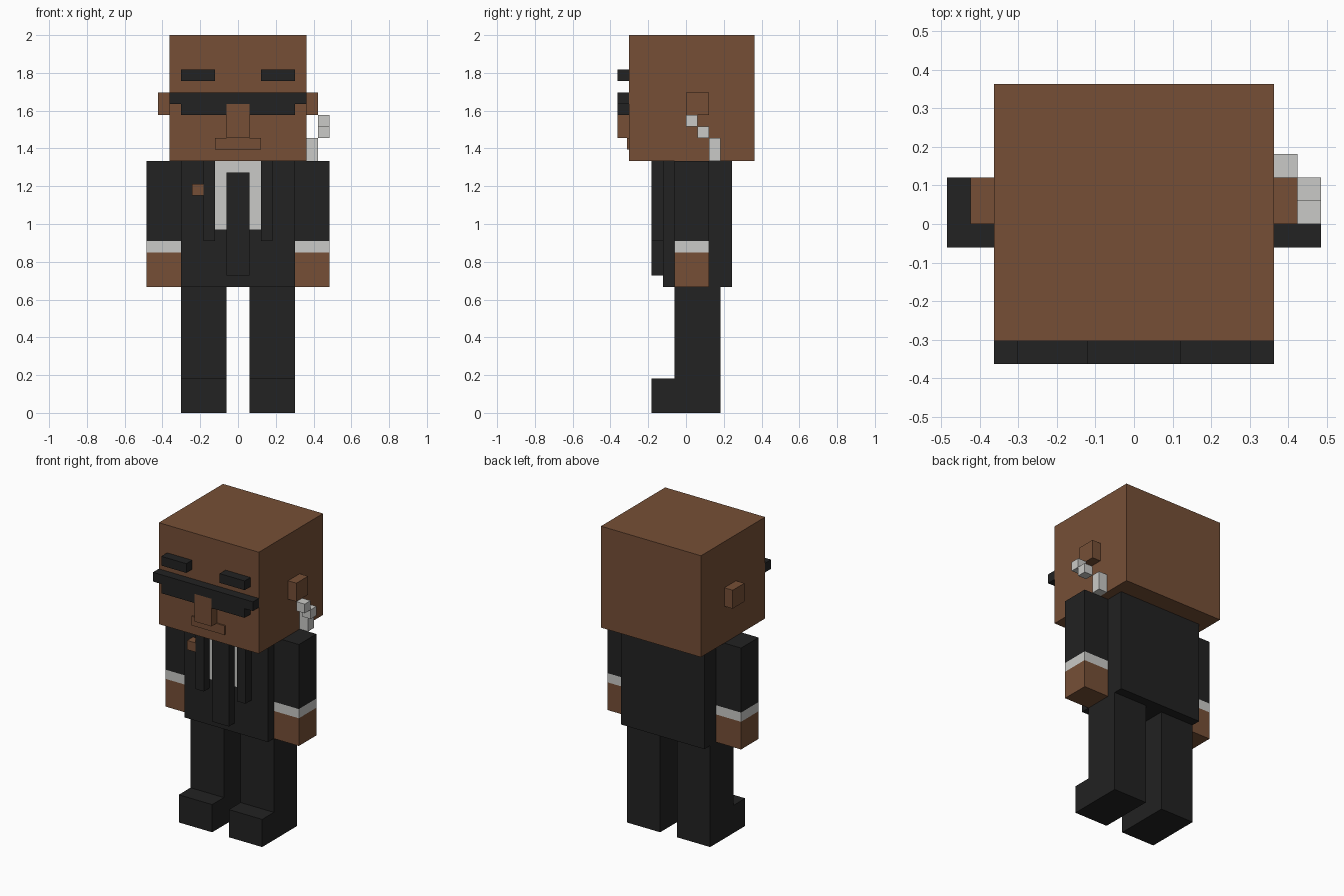
import bpy
import bmesh
from mathutils import Vector

if "Cube" in bpy.data.objects:
    bpy.data.objects.remove(bpy.data.objects["Cube"], do_unlink=True)

U = 2 / 33  # one block


def material(name, rgb):
    mat = bpy.data.materials.new(name)
    mat.use_nodes = True
    mat.diffuse_color = (*rgb, 1)
    bsdf = next(n for n in mat.node_tree.nodes if n.type == "BSDF_PRINCIPLED")
    bsdf.inputs["Base Color"].default_value = (*rgb, 1)
    bsdf.inputs["Roughness"].default_value = 0.9
    return mat


SKIN = material("brown skin", (0.18, 0.078, 0.037))
BLACK = material("suit black", (0.016, 0.016, 0.016))
WHITE = material("shirt white", (0.59, 0.59, 0.57))


def block(name, mat, x, y, z):
    """Box spanning the given ranges, measured in blocks."""
    low, high = (Vector(c) * U for c in zip(x, y, z))
    bm = bmesh.new()
    bmesh.ops.create_cube(bm, size=1)
    for v in bm.verts:
        v.co = (low + high) / 2 + v.co * (high - low)
    mesh = bpy.data.meshes.new(name)
    bm.to_mesh(mesh)
    bm.free()
    mesh.materials.append(mat)
    obj = bpy.data.objects.new(name, mesh)
    bpy.context.collection.objects.link(obj)


def pair(name, mat, x, y, z):
    """Matching boxes on the left (+x) and right (-x)."""
    block("left_" + name, mat, x, y, z)
    block("right_" + name, mat, (-x[1], -x[0]), y, z)


# Head and face
block("head", SKIN, (-6, 6), (-5, 6), (22, 33))
pair("ear", SKIN, (6, 7), (0, 2), (26, 28))
pair("eyebrow", BLACK, (2, 5), (-6, -5), (29, 30))
block("glasses_bar", BLACK, (-6, 6), (-6, -5), (27, 28))
pair("glasses_lens", BLACK, (1, 5), (-6, -5), (26, 27))
block("nose", SKIN, (-1, 1), (-6, -5), (24, 27))
block("mouth", SKIN, (-2, 2), (-5.15, -5), (23, 24))

# Coiled earpiece on the left side
block("earpiece_top", WHITE, (7, 8), (0, 1), (25, 26))
block("earpiece_middle", WHITE, (7, 8), (1, 2), (24, 25))
block("earpiece_wire", WHITE, (6, 7), (2, 3), (22, 24))

# Jacket, shirt and tie
block("jacket", BLACK, (-5, 5), (-2, 4), (11, 22))
block("shirt_front", WHITE, (-2, 2), (-2.05, -2), (16, 22))
pair("lapel", BLACK, (2, 3), (-3, -2), (15, 22))
block("tie", BLACK, (-1, 1), (-3, -2), (12, 21))
block("lapel_badge", SKIN, (-4, -3), (-3, -2), (19, 20))

# Arms
pair("sleeve", BLACK, (5, 8), (-1, 2), (15, 22))
pair("cuff", WHITE, (5, 8), (-1, 2), (14, 15))
pair("hand", SKIN, (5, 8), (-1, 2), (11, 14))

# Legs and shoes
pair("leg", BLACK, (1, 5), (-1, 3), (0, 11))
pair("shoe_toe", BLACK, (1, 5), (-3, -1), (0, 3))
